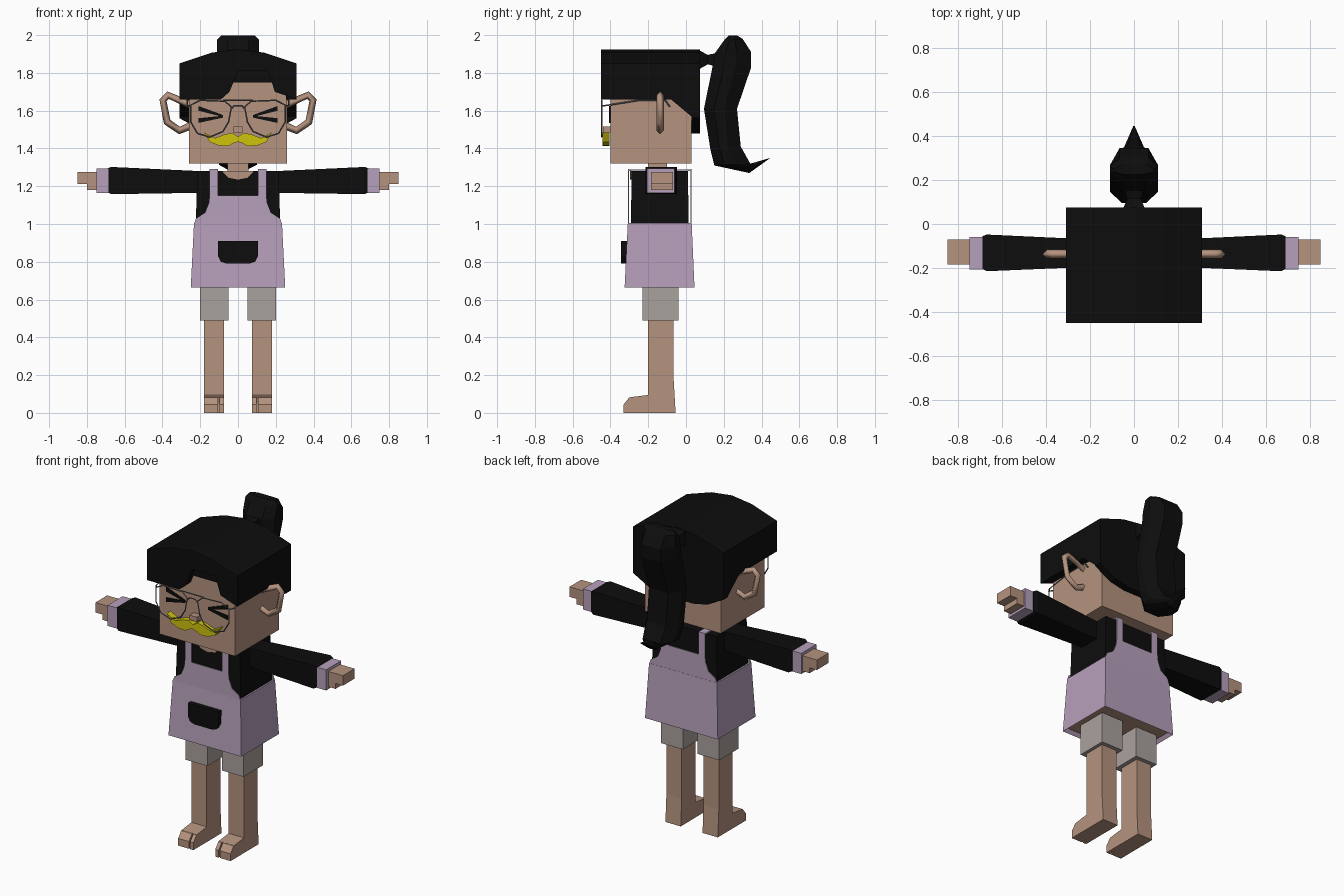
import bpy, bmesh
from mathutils import Vector

cube = bpy.data.objects.get("Cube")
if cube:
    bpy.data.objects.remove(cube, do_unlink=True)


def material(name, r, g, b):
    m = bpy.data.materials.new(name)
    m.use_nodes = True
    m.diffuse_color = (r, g, b, 1)
    m.node_tree.nodes["Principled BSDF"].inputs["Base Color"].default_value = (r, g, b, 1)
    return m


SKIN = material("skin", 0.46, 0.29, 0.21)
BLACK = material("black", 0.004, 0.004, 0.004)
LILAC = material("lilac", 0.47, 0.35, 0.50)
GREY = material("shorts grey", 0.40, 0.36, 0.34)
YELLOW = material("yellow", 0.62, 0.55, 0.004)
METAL = material("frame grey", 0.14, 0.14, 0.15)


def finish(name, bm, mats, mirror=False):
    bmesh.ops.recalc_face_normals(bm, faces=bm.faces[:])
    mesh = bpy.data.meshes.new(name)
    bm.to_mesh(mesh)
    bm.free()
    for m in mats:
        mesh.materials.append(m)
    ob = bpy.data.objects.new(name, mesh)
    bpy.context.collection.objects.link(ob)
    if mirror:
        ob.modifiers.new("mirror", "MIRROR").use_mirror_merge = False
    return ob


def loft(name, rings, mat, mirror=False):
    bm = bmesh.new()
    loops = [[bm.verts.new(p) for p in ring] for ring in rings]
    n = len(loops[0])
    for a, b in zip(loops, loops[1:]):
        for i in range(n):
            j = (i + 1) % n
            bm.faces.new((a[i], a[j], b[j], b[i]))
    bm.faces.new(loops[0])
    bm.faces.new(loops[-1])
    return finish(name, bm, [mat], mirror)


def prism(name, pts, axis, a, b, mat, mirror=False):
    # axis x: points are (y, z); axis y: points are (x, z)
    place = (lambda p, d: (d, p[0], p[1])) if axis == "x" else (lambda p, d: (p[0], d, p[1]))
    return loft(name, [[place(p, d) for p in pts] for d in (a, b)], mat, mirror)


def rect(x0, x1, y0, y1, z):
    return [(x0, y0, z), (x1, y0, z), (x1, y1, z), (x0, y1, z)]


def box(name, x0, x1, y0, y1, z0, z1, mat, mirror=False):
    return loft(name, [rect(x0, x1, y0, y1, z0), rect(x0, x1, y0, y1, z1)], mat, mirror)


def wire(name, pts, radius, mat, closed=False, mirror=True):
    cu = bpy.data.curves.new(name, "CURVE")
    cu.dimensions = "3D"
    cu.bevel_depth = radius
    cu.bevel_resolution = 0
    cu.use_fill_caps = True
    sp = cu.splines.new("POLY")
    sp.points.add(len(pts) - 1)
    for q, p in zip(sp.points, pts):
        q.co = (*p, 1)
    sp.use_cyclic_u = closed
    cu.materials.append(mat)
    ob = bpy.data.objects.new(name, cu)
    bpy.context.collection.objects.link(ob)
    bpy.ops.object.select_all(action="DESELECT")
    ob.select_set(True)
    bpy.context.view_layer.objects.active = ob
    bpy.ops.object.convert(target="MESH")
    if mirror:
        ob.modifiers.new("mirror", "MIRROR").use_mirror_merge = False


def both(half):
    # complete a symmetric outline from its right half
    return half + [(-x, z) for x, z in reversed(half) if x > 0]


# Head, neck and ears
box("head", -0.26, 0.26, -0.40, 0.03, 1.32, 1.82, SKIN)
box("neck", -0.055, 0.055, -0.20, -0.10, 1.25, 1.33, SKIN)
wire("ear", [(x, -0.137, z) for x, z in [(0.25, 1.63), (0.37, 1.682), (0.397, 1.655),
     (0.375, 1.54), (0.31, 1.495), (0.25, 1.52)]], 0.02, SKIN)

# Hair: arched cap, fringe, sides and back
arch = [(0.31, 1.85), (0.14, 1.907), (0, 1.925), (-0.14, 1.907), (-0.31, 1.85)]
prism("hair_cap", [(0.31, 1.75)] + arch + [(-0.31, 1.75)], "y", -0.41, 0.04, BLACK)
prism("hair_fringe", arch + [(-0.31, 1.66), (-0.09, 1.66), (-0.045, 1.70), (0, 1.81),
      (0.16, 1.81), (0.195, 1.70), (0.31, 1.66)], "y", -0.45, -0.40, BLACK)
prism("hair_back", arch + [(-0.31, 1.56), (-0.2, 1.50), (-0.1, 1.48), (0.1, 1.48),
      (0.2, 1.50), (0.31, 1.56)], "y", 0.03, 0.075, BLACK)
prism("hair_side", [(-0.41, 1.66), (-0.08, 1.66), (0.04, 1.56), (0.04, 1.85), (-0.41, 1.85)],
      "x", 0.255, 0.31, BLACK, True)


# Ponytail: eight-sided sections between a front and a back point
def tail_ring(y0, z0, y1, z1, w):
    a, b = Vector((0, y0, z0)), Vector((0, y1, z1))
    steps = [(0, 0.5), (0.3, 1), (0.6, 1), (1, 0.6), (1, -0.6), (0.6, -1), (0.3, -1), (0, -0.5)]
    return [a.lerp(b, t) + Vector((s * w, 0, 0)) for t, s in steps]


loft("ponytail", [tail_ring(*r) for r in [
    (0.225, 1.998, 0.27, 1.998, 0.09), (0.20, 1.97, 0.30, 1.98, 0.11),
    (0.15, 1.90, 0.345, 1.91, 0.11), (0.14, 1.83, 0.345, 1.83, 0.11),
    (0.095, 1.61, 0.27, 1.61, 0.11), (0.13, 1.39, 0.29, 1.41, 0.11),
    (0.15, 1.31, 0.34, 1.32, 0.10), (0.335, 1.27, 0.36, 1.325, 0.045),
    (0.44, 1.345, 0.447, 1.35, 0.004)]], BLACK)
loft("hair_tie", [[(-w, y, 1.87 - h), (w, y, 1.87 - h), (w, y, 1.87 + h), (-w, y, 1.87 + h)]
     for y, w, h in [(0.07, 0.05, 0.05), (0.115, 0.03, 0.025), (0.18, 0.05, 0.04)]], BLACK)

# Face
prism("eye_upper", [(0.21, 1.625), (0.21, 1.60), (0.08, 1.567), (0.08, 1.577)],
      "y", -0.407, -0.399, BLACK, True)
prism("eye_lower", [(0.21, 1.56), (0.21, 1.535), (0.08, 1.563), (0.08, 1.573)],
      "y", -0.407, -0.399, BLACK, True)
box("nose", -0.025, 0.025, -0.44, -0.39, 1.485, 1.515, SKIN)
prism("moustache", both([(0, 1.462), (0.03, 1.482), (0.07, 1.475), (0.12, 1.455), (0.18, 1.485),
      (0.15, 1.435), (0.10, 1.415), (0.05, 1.413), (0.02, 1.43), (0, 1.435)]),
      "y", -0.443, -0.405, YELLOW)

# Spectacles
wire("lens_rim", [(x, -0.447, z) for x, z in [(0.035, 1.62), (0.07, 1.65), (0.2, 1.655),
     (0.25, 1.63), (0.25, 1.54), (0.215, 1.48), (0.15, 1.46), (0.08, 1.49), (0.05, 1.54)]],
     0.004, METAL, closed=True)
wire("temple", [(0.25, -0.447, 1.625), (0.268, -0.42, 1.628), (0.268, -0.25, 1.655),
     (0.268, -0.11, 1.655), (0.268, -0.085, 1.62)], 0.004, METAL)
wire("brow_bar", [(-0.08, -0.447, 1.655), (0.08, -0.447, 1.655)], 0.004, METAL, mirror=False)
wire("bridge", [(-0.035, -0.447, 1.61), (-0.02, -0.447, 1.627), (0.02, -0.447, 1.627),
     (0.035, -0.447, 1.61)], 0.004, METAL, mirror=False)

# Torso with neckline
loft("torso", [rect(-0.225, 0.225, -0.292, 0.015, 0.95),
     rect(-0.215, 0.215, -0.288, 0.01, 1.28)], BLACK)
prism("neckline", both([(0.085, 1.281), (0.05, 1.245), (0, 1.235)]), "y", -0.296, -0.287, SKIN)

# Apron skirt with a recessed underside
apron = bmesh.new()
low = [apron.verts.new(p) for p in rect(-0.25, 0.25, -0.325, 0.045, 0.665)]
top = [apron.verts.new(p) for p in rect(-0.233, 0.233, -0.308, 0.03, 1.005)]
for i in range(4):
    j = (i + 1) % 4
    apron.faces.new((low[i], low[j], top[j], top[i]))
apron.faces.new(top)
under = apron.faces.new(low[::-1])
bmesh.ops.recalc_face_normals(apron, faces=apron.faces[:])
bmesh.ops.inset_individual(apron, faces=[under], thickness=0.025)
under.material_index = 1
bmesh.ops.translate(apron, verts=under.verts[:], vec=(0, 0, 0.02))
finish("apron_skirt", apron, [LILAC, SKIN])

# Bib and straps, front and back
bib = both([(0.233, 1.0), (0.222, 1.03), (0.175, 1.06), (0.155, 1.11), (0.15, 1.15)])
strap = [(0.105, 1.145), (0.15, 1.145), (0.15, 1.29), (0.105, 1.29)]
for side, y0, y1 in (("front", -0.308, -0.302), ("back", 0.023, 0.029)):
    prism("bib_" + side, bib, "y", y0, y1, LILAC)
    prism("strap_" + side, strap, "y", y0, y1, LILAC, True)
box("strap_top", 0.105, 0.15, -0.305, 0.026, 1.281, 1.289, LILAC, True)
prism("pocket", both([(0.105, 0.91), (0.105, 0.83), (0.09, 0.80), (0.06, 0.79)]),
      "y", -0.343, -0.305, BLACK)


# Arms and hands
def sleeve_ring(x, y0, y1, z0, z1):
    return [(x, y0, z0), (x, y1, z0), (x, y1, z1), (x, y0, z1)]


loft("sleeve", [sleeve_ring(*r) for r in [(0.2, -0.195, -0.07, 1.165, 1.28),
     (0.67, -0.215, -0.048, 1.158, 1.302), (0.69, -0.205, -0.055, 1.168, 1.295)]], BLACK, True)
box("cuff", 0.685, 0.75, -0.207, -0.06, 1.165, 1.293, LILAC, True)
box("palm", 0.745, 0.80, -0.185, -0.07, 1.18, 1.275, SKIN, True)
box("fingers", 0.795, 0.85, -0.185, -0.07, 1.213, 1.275, SKIN, True)

# Shorts, legs and split toes
box("shorts", 0.05, 0.20, -0.23, -0.04, 0.49, 0.68, GREY, True)
prism("leg", [(-0.055, 0), (-0.065, 0.17), (-0.065, 0.5), (-0.20, 0.5), (-0.20, 0.095),
      (-0.295, 0.083), (-0.295, 0)], "x", 0.075, 0.18, SKIN, True)
toe = [(-0.29, 0), (-0.33, 0), (-0.33, 0.045), (-0.30, 0.082), (-0.29, 0.083)]
prism("big_toe", toe, "x", 0.075, 0.098, SKIN, True)
prism("small_toes", toe, "x", 0.106, 0.18, SKIN, True)
